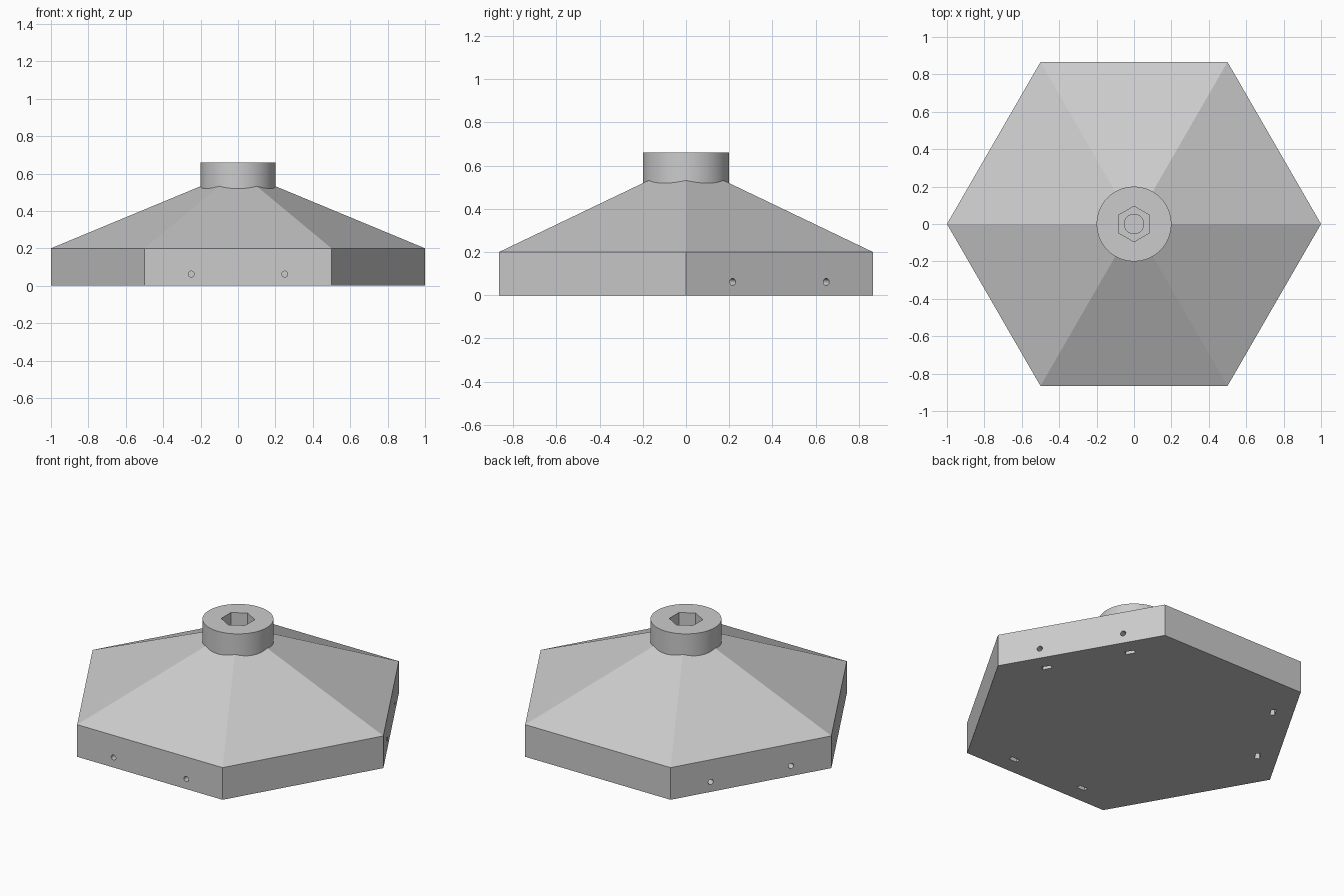
import bpy, bmesh, math
from mathutils import Matrix, Vector

if "Cube" in bpy.data.objects:
    bpy.data.objects.remove(bpy.data.objects["Cube"])

grey = bpy.data.materials.new("light_grey")
grey.diffuse_color = (0.6, 0.6, 0.6, 1)
grey.use_nodes = True
grey.node_tree.nodes["Principled BSDF"].inputs["Base Color"].default_value = grey.diffuse_color

APOTHEM = math.cos(math.radians(30))


def make_object(name, bm):
    bmesh.ops.recalc_face_normals(bm, faces=bm.faces)
    mesh = bpy.data.meshes.new(name)
    bm.to_mesh(mesh)
    bm.free()
    mesh.materials.append(grey)
    ob = bpy.data.objects.new(name, mesh)
    bpy.context.collection.objects.link(ob)
    return ob


def prism(name, sides, radius, z0, z1, turn=0.0, matrix=Matrix()):
    """Upright prism from z0 to z1, then moved by matrix."""
    bm = bmesh.new()
    ring = [(radius * math.cos(turn + math.tau * i / sides),
             radius * math.sin(turn + math.tau * i / sides)) for i in range(sides)]
    low = [bm.verts.new((x, y, z0)) for x, y in ring]
    high = [bm.verts.new((x, y, z1)) for x, y in ring]
    bm.faces.new(low)
    bm.faces.new(high)
    for i in range(sides):
        j = (i + 1) % sides
        bm.faces.new((low[i], low[j], high[j], high[i]))
    bm.transform(matrix)
    return make_object(name, bm)


def combine(target, other, operation):
    mod = target.modifiers.new(operation.lower(), 'BOOLEAN')
    mod.operation = operation
    mod.solver = 'EXACT'
    mod.object = other
    bpy.context.view_layer.objects.active = target
    bpy.ops.object.modifier_apply(modifier=mod.name)
    bpy.data.objects.remove(other, do_unlink=True)


# Hexagonal base with a pyramid roof
bm = bmesh.new()
ring = [(math.cos(math.tau * i / 6), math.sin(math.tau * i / 6)) for i in range(6)]
low = [bm.verts.new((x, y, 0)) for x, y in ring]
high = [bm.verts.new((x, y, 0.2)) for x, y in ring]
apex = bm.verts.new((0, 0, 0.615))
bm.faces.new(low)
for i in range(6):
    j = (i + 1) % 6
    bm.faces.new((low[i], low[j], high[j], high[i]))
    bm.faces.new((high[i], high[j], apex))
body = make_object("hexagonal_cap", bm)

# Round hub, with a hexagonal socket and a blind bore
combine(body, prism("hub", 64, 0.2, 0.3, 0.66), 'UNION')
combine(body, prism("socket", 6, 0.095, 0.54, 0.7, math.pi / 2), 'DIFFERENCE')
combine(body, prism("bore", 32, 0.052, 0.3, 0.6), 'DIFFERENCE')

# Screw holes and nut slots on every other side
for k in range(3):
    spin = Matrix.Rotation(math.tau * k / 3, 4, 'Z')
    for x in (-0.25, 0.25):
        # hole runs inward from the side wall
        inward = (spin @ Matrix.Translation(Vector((x, -APOTHEM, 0.062)))
                  @ Matrix.Rotation(-math.pi / 2, 4, 'X'))
        combine(body, prism("screw_hole", 20, 0.016, -0.05, 0.17, 0, inward), 'DIFFERENCE')
        # slot opens through the underside
        slot = (spin @ Matrix.Translation(Vector((x, -APOTHEM + 0.114, 0)))
                @ Matrix.Diagonal((0.056, 0.028, 1, 1)))
        combine(body, prism("nut_slot", 4, math.sqrt(0.5), -0.05, 0.09,
                            math.pi / 4, slot), 'DIFFERENCE')

# Smooth the round walls and keep edges sharp
bpy.ops.object.select_all(action='DESELECT')
body.select_set(True)
bpy.context.view_layer.objects.active = body
bpy.ops.object.shade_smooth_by_angle(angle=math.radians(20))
